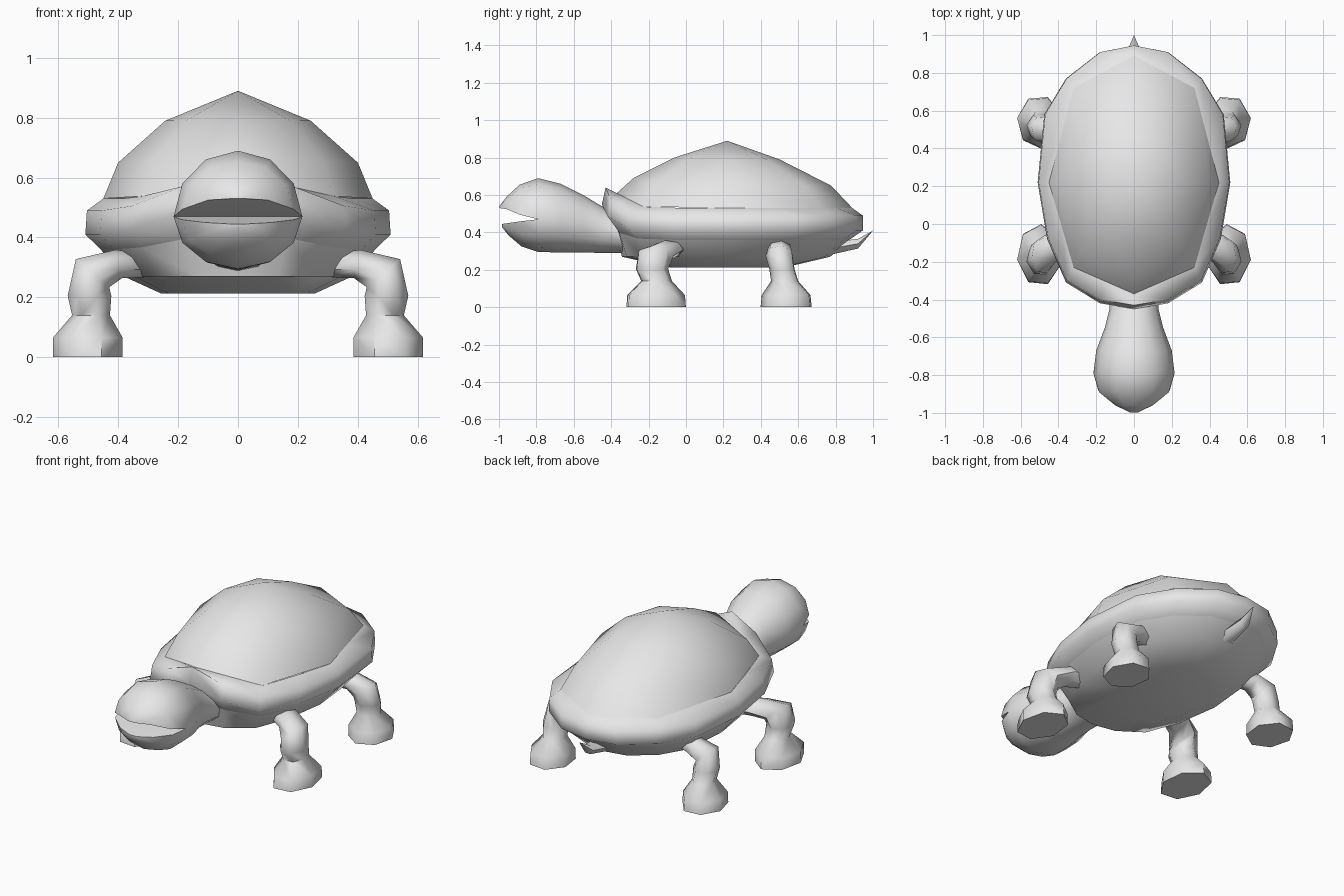
import bpy, bmesh, math
from math import sin, cos, pi, radians

if "Cube" in bpy.data.objects:
    bpy.data.objects.remove(bpy.data.objects["Cube"], do_unlink=True)

grey = bpy.data.materials.new("plain grey")
grey.use_nodes = True
grey.diffuse_color = (0.8, 0.8, 0.8, 1)
grey.node_tree.nodes["Principled BSDF"].inputs["Base Color"].default_value = (0.8, 0.8, 0.8, 1)


def loft(bm, rings, cap_start=False, cap_end=False):
    """Skin a list of closed rings that share a point count."""
    loops = [[bm.verts.new(p) for p in ring] for ring in rings]
    n = len(loops[0])
    for a, b in zip(loops, loops[1:]):
        for j in range(n):
            k = (j + 1) % n
            bm.faces.new((a[j], b[j], b[k], a[k]))
    if cap_start:
        bm.faces.new(loops[0])
    if cap_end:
        bm.faces.new(loops[-1][::-1])


def finish(bm, name, angle=65, closed=True):
    bmesh.ops.remove_doubles(bm, verts=bm.verts, dist=0.0005)
    if closed:
        bmesh.ops.recalc_face_normals(bm, faces=bm.faces)
    mesh = bpy.data.meshes.new(name)
    bm.to_mesh(mesh)
    bm.free()
    mesh.materials.append(grey)
    obj = bpy.data.objects.new(name, mesh)
    bpy.context.collection.objects.link(obj)
    bpy.ops.object.select_all(action='DESELECT')
    obj.select_set(True)
    bpy.context.view_layer.objects.active = obj
    bpy.ops.object.shade_smooth_by_angle(angle=radians(angle))
    return obj


def mirror_ring(half):
    """Complete a half outline that runs front to back along +x."""
    return half + [(-x, y, z) for x, y, z in half[-2:0:-1]]


# Shell outlines, front to back
DOME = [(0, -.37), (.32, -.23), (.45, .22), (.32, .72), (0, .89)]
RIM = [(0, -.45), (.18, -.42), (.36, -.31), (.46, -.08), (.51, .22),
       (.475, .58), (.36, .77), (.18, .91), (0, .945)]
LIFT = [1, .55, .1, 0, 0, 0, 0, 0, 0]


def shell_ring(outline, z, lift=0, sx=1, front=1, back=1, cy=.22):
    step = 8 // (len(outline) - 1)
    half = []
    for i, (x, y) in enumerate(outline):
        s = front if y < cy else back
        half.append((x * sx, cy + (y - cy) * s, z + lift * LIFT[i * step]))
    return mirror_ring(half)


# Domed upper shell
bm = bmesh.new()
loft(bm, [shell_ring(DOME, .89, 0, 0, 0, 0),
          shell_ring(DOME, .79, .01, .54, .48, .42),
          shell_ring(DOME, .65, .04, .89, .85, .83),
          shell_ring(DOME, .53, .08)])
finish(bm, "shell_dome", 70, closed=False)

# Rolled rim, raised over the neck
inner = []
for a, b in zip(DOME, DOME[1:]):
    inner += [a, ((a[0] + b[0]) / 2, (a[1] + b[1]) / 2)]
inner.append(DOME[-1])
bm = bmesh.new()
loft(bm, [shell_ring(inner, .53, .08),
          shell_ring(RIM, .49, .15, .99, .97),
          shell_ring(RIM, .41, .14),
          shell_ring(RIM, .36, .07, .9, .9, .9)])
finish(bm, "shell_rim", 70, closed=False)

# Belly plate
bm = bmesh.new()
loft(bm, [shell_ring(RIM, .36, .07, .9, .9, .9),
          shell_ring(RIM, .27, 0, .75, .84, .76),
          shell_ring(RIM, .212, 0, .5, .45, .42)], cap_end=True)
finish(bm, "belly", 50, closed=False)


# Head and neck: y, half width, top, middle, bottom
def head_ring(y, w, top, mid, bottom, first=0, last=11):
    ring = []
    for k in range(first, last + 1):
        c, s = cos(k * pi / 6), sin(k * pi / 6)
        ring.append((w * c, y, mid + s * (top - mid if s > 0 else mid - bottom)))
    return ring


NECK = [(-.22, .15, .44, .37, .28), (-.36, .13, .49, .40, .29),
        (-.45, .13, .54, .42, .29), (-.55, .155, .60, .44, .293),
        (-.67, .20, .66, .46, .293), (-.79, .215, .69, .47, .295)]
UPPER = [NECK[-1], (-.89, .185, .655, .495, .4), (-.96, .10, .59, .525, .4),
         (-.998, .02, .54, .53, .4)]
LOWER = [NECK[-1], (-.88, .19, .6, .46, .325), (-.95, .11, .6, .45, .385),
         (-.985, .025, .6, .445, .43)]
bm = bmesh.new()
loft(bm, [head_ring(*r) for r in NECK], cap_start=True)
loft(bm, [head_ring(*r, 0, 6) for r in UPPER], cap_end=True)
loft(bm, [head_ring(*r, 6, 12) for r in LOWER], cap_end=True)
finish(bm, "head_and_neck", 60)


# Legs: x, y, z, downward tilt, radius in x-z, radius in y
def leg(name, path, side, phase):
    bm = bmesh.new()
    rings = []
    for x, y, z, tilt, ru, rv in path:
        t = radians(tilt)
        ring = []
        for k in range(7):
            a = k * 2 * pi / 7 + phase
            u = ru * cos(a)
            ring.append((side * (x + u * sin(t)), y + rv * sin(a), z + u * cos(t)))
        rings.append(ring)
    loft(bm, rings, True, True)
    finish(bm, name, 60)


FRONT = [(.30, -.06, .31, 0, .045, .06), (.40, -.10, .31, 15, .05, .085),
         (.485, -.165, .28, 50, .075, .10), (.495, -.185, .205, 90, .075, .09),
         (.49, -.16, .14, 90, .065, .085), (.5, -.165, .065, 90, .12, .16),
         (.5, -.165, 0, 90, .12, .165)]
BACK = [(.30, .48, .31, 0, .045, .05), (.40, .50, .31, 15, .05, .065),
        (.485, .50, .28, 50, .075, .075), (.495, .515, .205, 90, .075, .07),
        (.49, .53, .14, 90, .065, .075), (.5, .54, .065, 90, .12, .135),
        (.5, .54, 0, 90, .12, .142)]
for side, label in ((1, "left"), (-1, "right")):
    leg("front_leg_" + label, FRONT, side, -.15)
    leg("back_leg_" + label, BACK, side, .15)

# Upturned tail
bm = bmesh.new()
rings = []
for y, z, w, h in ((.55, .28, .08, .05), (.78, .315, .055, .038),
                   (.92, .34, .035, .03), (1.0, .41, 0, 0)):
    rings.append([(w * cos(k * pi / 3), y, z + h * sin(k * pi / 3)) for k in range(6)])
loft(bm, rings, cap_start=True)
finish(bm, "tail")
